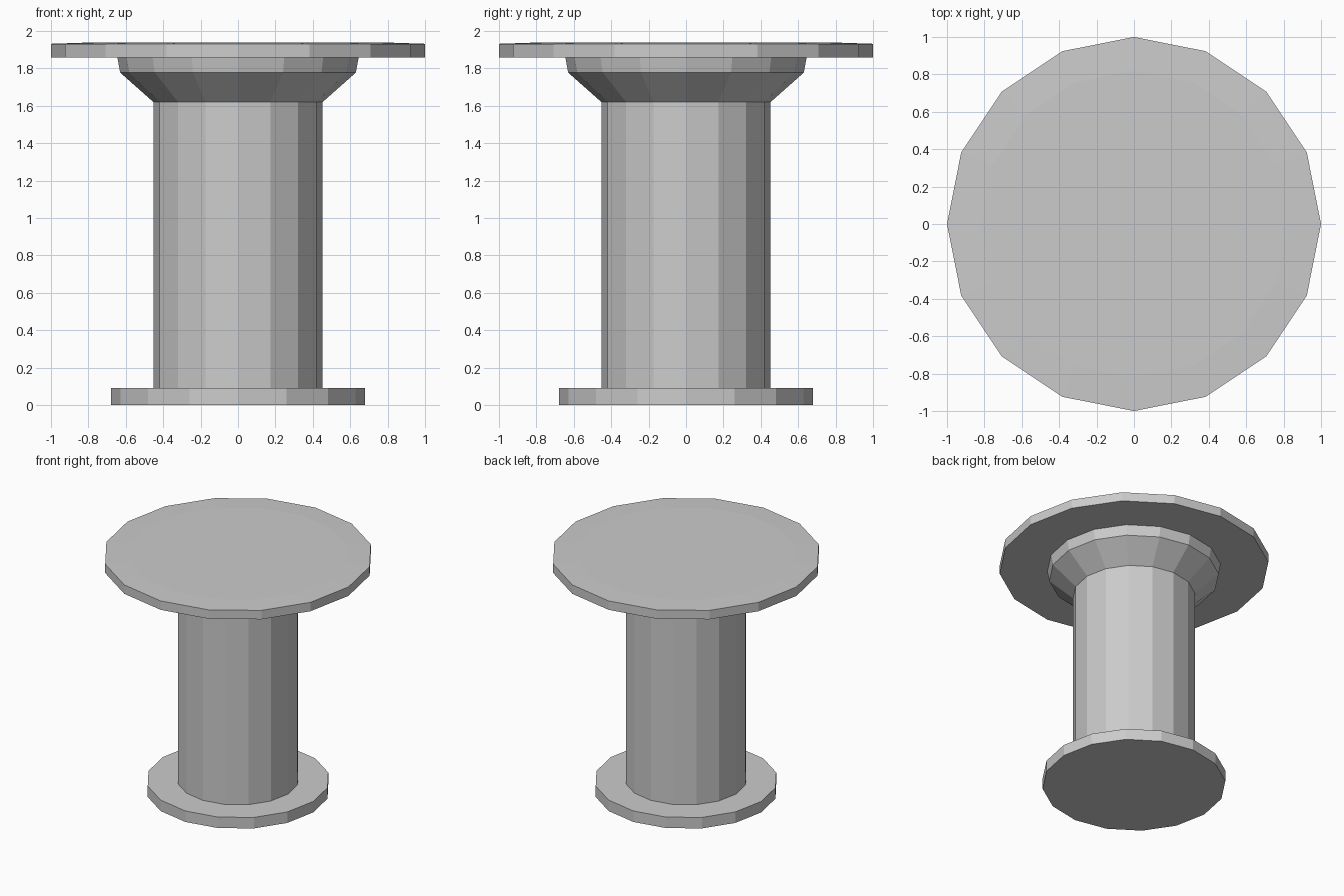
import bpy, bmesh
from math import cos, sin, tau

if "Cube" in bpy.data.objects:
    bpy.data.objects.remove(bpy.data.objects["Cube"])

SIDES = 16


def lathe(name, profile):
    """Revolve (radius, z) points into a flat-shaded faceted part; radius 0 makes a pole."""
    bm = bmesh.new()
    rings = []
    for r, z in profile:
        if r == 0:
            rings.append([bm.verts.new((0, 0, z))] * SIDES)
        else:
            rings.append([bm.verts.new((r * cos(tau * i / SIDES), r * sin(tau * i / SIDES), z))
                          for i in range(SIDES)])
    for a, b in zip(rings, rings[1:]):
        for i in range(SIDES):
            j = (i + 1) % SIDES
            corners = list(dict.fromkeys((a[i], a[j], b[j], b[i])))
            bm.faces.new(corners)
    mesh = bpy.data.meshes.new(name)
    bm.to_mesh(mesh)
    bm.free()
    obj = bpy.data.objects.new(name, mesh)
    bpy.context.collection.objects.link(obj)
    return obj


# Round foot, open only under the column
lathe("base", [(0, 0), (0.68, 0), (0.68, 0.09), (0.453, 0.09)])

# Straight column
lathe("column", [(0.453, 0.09), (0.453, 1.62)])

# Flared collar under the top
lathe("collar", [(0.453, 1.62), (0.63, 1.777), (0.645, 1.858)])

# Wide top plate with a very slight crown
lathe("top_plate", [(0.645, 1.858), (1.0, 1.858), (1.0, 1.931), (0.82, 1.937), (0, 1.938)])
